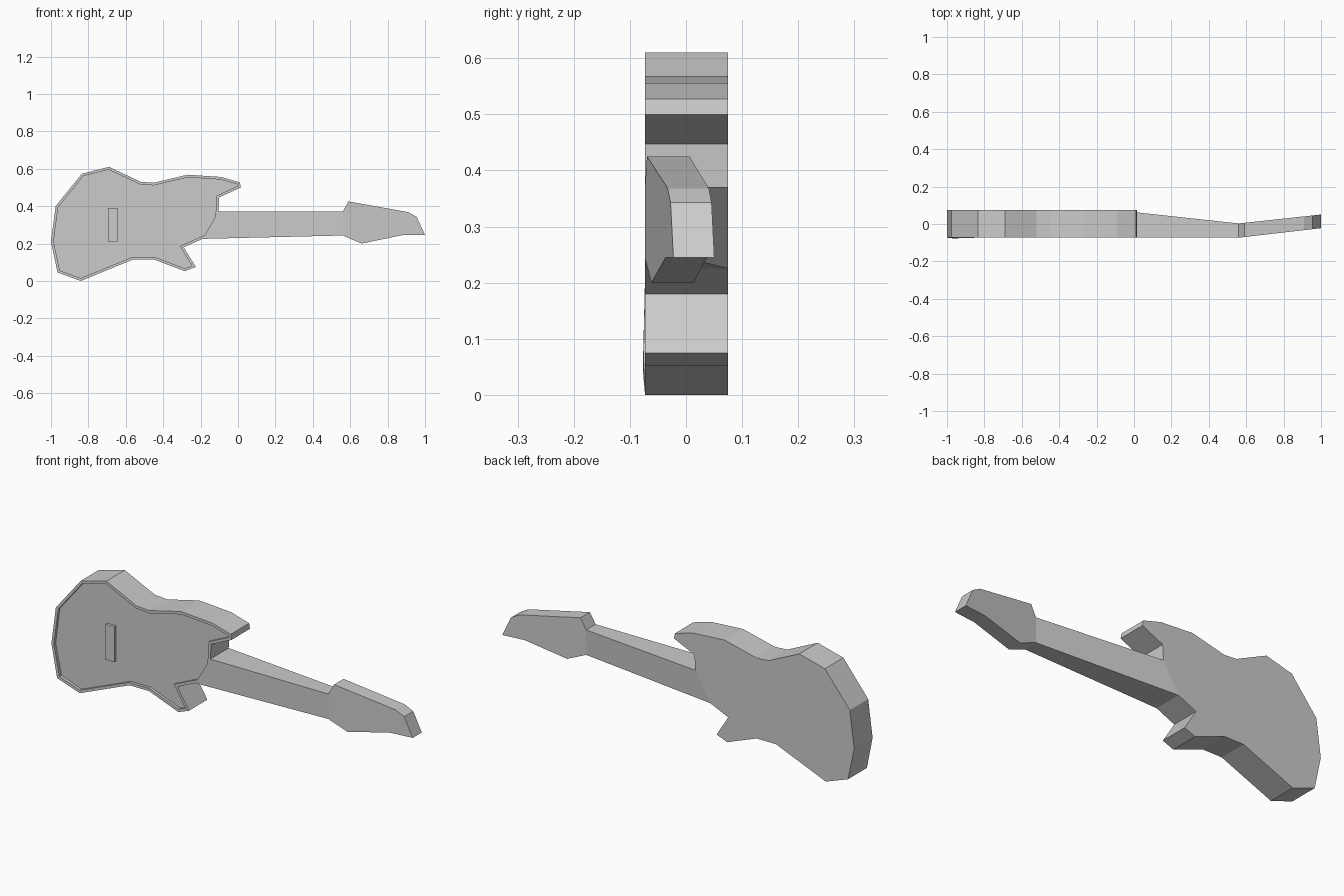
import bpy, bmesh
from mathutils import Vector, Matrix

if "Cube" in bpy.data.objects:
    bpy.data.objects.remove(bpy.data.objects["Cube"])

FRONT, BACK = -0.073, 0.075


def finish(name, bm):
    bmesh.ops.recalc_face_normals(bm, faces=bm.faces)
    mesh = bpy.data.meshes.new(name)
    bm.to_mesh(mesh)
    bm.free()
    obj = bpy.data.objects.new(name, mesh)
    bpy.context.collection.objects.link(obj)
    return obj


def prism(bm, outline, front, back, skip=(), cap_front=True):
    """Extrude an x-z outline between two depth functions; skip lists open side edges."""
    f = [bm.verts.new((x, front(x), z)) for x, z in outline]
    b = [bm.verts.new((x, back(x), z)) for x, z in outline]
    n = len(outline)
    for i in range(n):
        if i not in skip:
            j = (i + 1) % n
            bm.faces.new((f[i], f[j], b[j], b[i]))
    bm.faces.new(b)
    if cap_front:
        bm.faces.new(f)
    return f


def inset(outline, offsets):
    """Miter-inset a clockwise outline, one offset per edge."""
    pts = [Vector(p) for p in outline]
    n = len(pts)
    normals = []
    for i in range(n):
        d = (pts[(i + 1) % n] - pts[i]).normalized()
        normals.append(Vector((d.y, -d.x)))
    result = []
    for i, p in enumerate(pts):
        a, b = normals[i - 1], normals[i]
        rhs = Vector((a.dot(p) + offsets[i - 1], b.dot(p) + offsets[i]))
        result.append(Matrix((a, b)).inverted() @ rhs)
    return result


# Body: double-horned outline with a raised rim around a recessed front
body = [(-1.0, 0.21), (-0.975, 0.40), (-0.835, 0.573), (-0.69, 0.61), (-0.52, 0.53),
        (-0.45, 0.525), (-0.27, 0.568), (-0.09, 0.556), (0.01, 0.527), (0.015, 0.50),
        (-0.10, 0.447), (-0.105, 0.37), (-0.19, 0.225), (-0.29, 0.18), (-0.275, 0.155),
        (-0.225, 0.075), (-0.285, 0.052), (-0.45, 0.115), (-0.56, 0.115),
        (-0.84, 0.0), (-0.965, 0.045)]
NECK_EDGE = 11
n = len(body)
bm = bmesh.new()
outer = prism(bm, body, lambda x: FRONT, lambda x: BACK, {NECK_EDGE}, False)
outer[-1].co.y -= 0.004
inner = inset(body, [0.0 if i == NECK_EDGE else 0.014 for i in range(n)])
rim = [bm.verts.new((p.x, FRONT, p.y)) for p in inner]
rim[-1].co.y -= 0.003
floor = [bm.verts.new((p.x, FRONT + 0.014, p.y)) for p in inner]
for i in range(n):
    j = (i + 1) % n
    if i != NECK_EDGE:
        bm.faces.new((outer[i], outer[j], rim[j], rim[i]))
    bm.faces.new((rim[i], rim[j], floor[j], floor[i]))
bm.faces.new(floor)
finish("body", bm)

# Neck: flat front, back tapering towards the head
neck = [(-0.105, 0.37), (0.56, 0.37), (0.56, 0.243), (-0.19, 0.225)]
bm = bmesh.new()
prism(bm, neck, lambda x: FRONT,
      lambda x: BACK - max(0, x + 0.105) * 0.072 / 0.665, {1, 3})
finish("neck", bm)

# Headstock: angled backwards
head = [(0.56, 0.37), (0.59, 0.425), (0.91, 0.368), (0.955, 0.343), (1.0, 0.245),
        (0.88, 0.245), (0.66, 0.20), (0.56, 0.243)]
bm = bmesh.new()
prism(bm, head, lambda x: FRONT + (x - 0.56) * 0.115,
      lambda x: 0.003 + (x - 0.56) * 0.108, {7})
finish("headstock", bm)

# Bridge: thin upright bar on the recessed front
bm = bmesh.new()
prism(bm, [(-0.695, 0.39), (-0.645, 0.39), (-0.645, 0.21), (-0.695, 0.21)],
      lambda x: FRONT, lambda x: FRONT + 0.016)
finish("bridge", bm)
